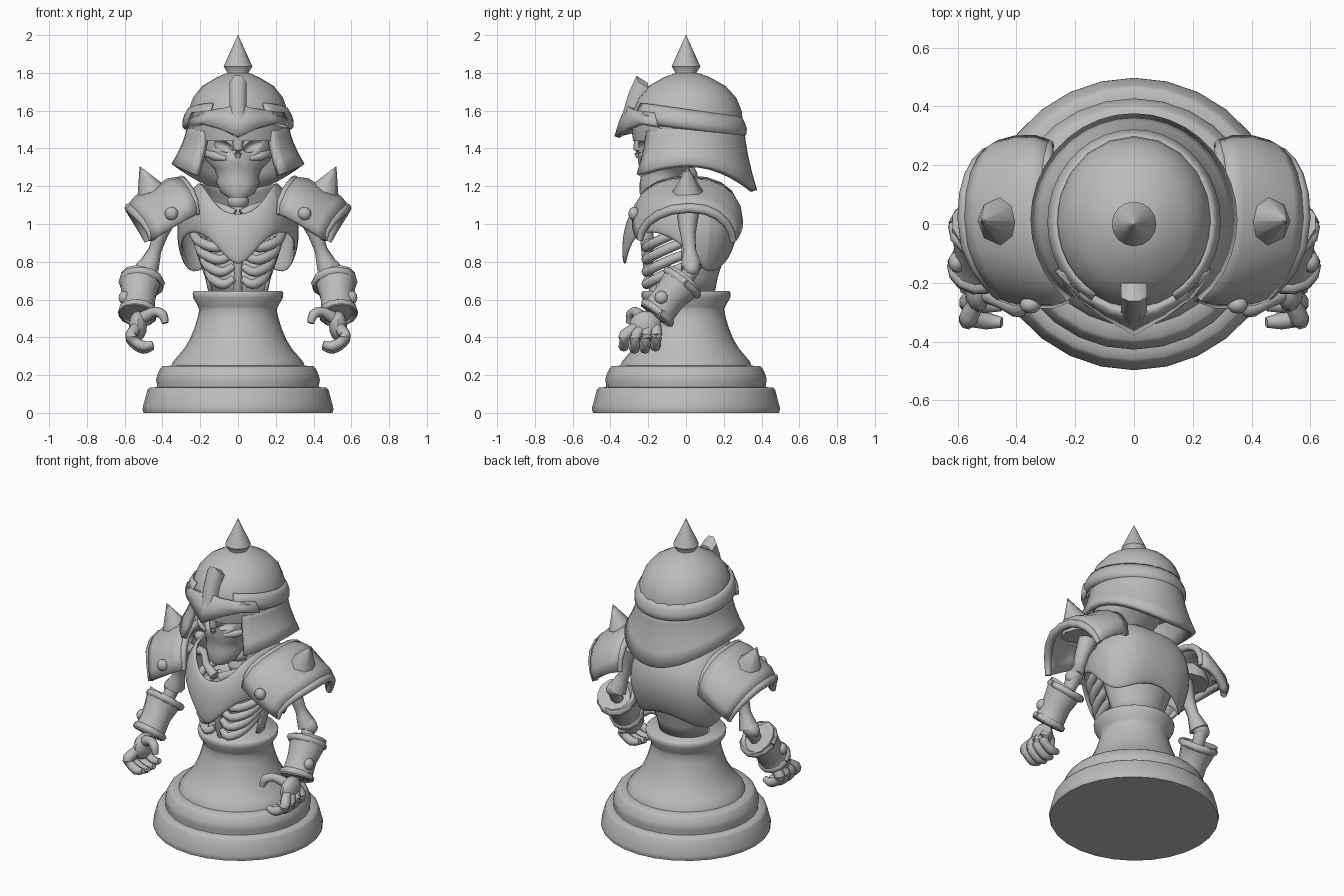
import bpy, bmesh, math
from mathutils import Vector, Matrix

if "Cube" in bpy.data.objects:
    bpy.data.objects.remove(bpy.data.objects["Cube"])

stone = bpy.data.materials.new("grey stone")
stone.diffuse_color = (0.5, 0.5, 0.5, 1)
stone.use_nodes = True
stone.node_tree.nodes["Principled BSDF"].inputs["Base Color"].default_value = stone.diffuse_color


def make(name, verts, faces, mirror=False, thick=0, subsurf=0, angle=40):
    """Mesh object with optional mirror, thickness and rounding."""
    me = bpy.data.meshes.new(name)
    me.from_pydata([tuple(v) for v in verts], [], faces)
    bm = bmesh.new()
    bm.from_mesh(me)
    bmesh.ops.recalc_face_normals(bm, faces=bm.faces)
    bm.to_mesh(me)
    bm.free()
    ob = bpy.data.objects.new(name, me)
    bpy.context.collection.objects.link(ob)
    me.materials.append(stone)
    if mirror:
        m = ob.modifiers.new("mirror", 'MIRROR')
        m.use_clip = True
    if thick:
        m = ob.modifiers.new("thickness", 'SOLIDIFY')
        m.thickness, m.offset = thick, 0
    if subsurf:
        m = ob.modifiers.new("rounding", 'SUBSURF')
        m.levels = m.render_levels = subsurf
    bpy.ops.object.select_all(action='DESELECT')
    ob.select_set(True)
    bpy.context.view_layer.objects.active = ob
    bpy.ops.object.shade_smooth_by_angle(angle=math.radians(angle))
    return ob


def grid(name, rows, closed=False, caps=False, **kw):
    """Skin a list of equally long point rows."""
    n, k = len(rows[0]), len(rows)
    faces = [(i * n + j, i * n + (j + 1) % n, (i + 1) * n + (j + 1) % n, (i + 1) * n + j)
             for i in range(k - 1) for j in range(n if closed else n - 1)]
    if caps:
        faces += [tuple(range(n)), tuple(range((k - 1) * n, k * n))]
    return make(name, [p for r in rows for p in r], faces, **kw)


def rings(name, prof, seg=16, **kw):
    """Loft ellipses given as (z, rx, ry, cy)."""
    rows = [[(rx * math.sin(2 * math.pi * i / seg), cy - ry * math.cos(2 * math.pi * i / seg), z)
             for i in range(seg)] for z, rx, ry, cy in prof]
    return grid(name, rows, closed=True, caps=True, **kw)


def smooth_path(pts, steps):
    """Catmull-Rom points through the given path."""
    p = [Vector(q) for q in pts]
    p = [2 * p[0] - p[1]] + p + [2 * p[-1] - p[-2]]
    out = []
    for i in range(1, len(p) - 2):
        a, b, c, d = p[i - 1:i + 3]
        for s in range(steps):
            t = s / steps
            out.append(0.5 * (2 * b + (c - a) * t + (2 * a - 5 * b + 4 * c - d) * t * t
                              + (3 * b - a - 3 * c + d) * t ** 3))
    return out + [p[-2]]


def tube(name, pts, radii, seg=8, steps=3, mirror=True):
    """Tapered tube along a path; radii are spread evenly over it."""
    path, rows = smooth_path(pts, steps), []
    for i, p in enumerate(path):
        d = path[min(i + 1, len(path) - 1)] - path[max(i - 1, 0)]
        f = i / (len(path) - 1) * (len(radii) - 1)
        k = min(int(f), len(radii) - 2)
        r = radii[k] + (radii[k + 1] - radii[k]) * (f - k)
        q = d.to_track_quat('Z', 'Y')
        rows.append([p + q @ Vector((r * math.cos(a), r * math.sin(a), 0))
                     for a in [2 * math.pi * j / seg for j in range(seg)]])
    return grid(name, rows, closed=True, caps=True, mirror=mirror, angle=60)


def ball(name, c, r, rot=0, mirror=True):
    bm = bmesh.new()
    m = Matrix.Translation(c) @ Matrix.Rotation(rot, 4, 'Y') @ Matrix.Diagonal((*r, 1))
    bmesh.ops.create_uvsphere(bm, u_segments=12, v_segments=8, radius=1, matrix=m)
    bm.verts.index_update()
    ob = make(name, [v.co for v in bm.verts], [[v.index for v in f.verts] for f in bm.faces], mirror=mirror)
    bm.free()
    return ob


# Pedestal
base = [(0, .5), (.015, .505), (.03, .504), (.12, .48), (.135, .468), (.136, .43), (.155, .43), (.175, .434),
        (.2, .428), (.235, .412), (.248, .4), (.25, .352), (.27, .345), (.3, .32), (.34, .285), (.39, .255),
        (.45, .23), (.5, .215), (.545, .205), (.565, .212), (.61, .238), (.635, .24), (.645, .232)]
rings("pedestal", [(z, r, r * .985, 0) for z, r in base], seg=28, angle=60)

# Helmet dome, top spike
dome = [(1.44, .26, .285), (1.52, .275, .297), (1.6, .262, .29), (1.67, .238, .26), (1.73, .19, .205),
        (1.775, .115, .125), (1.8, .06, .06)]
rings("helmet_dome", [(z, a, b, .005) for z, a, b in dome], seg=20)
rings("helmet_spike", [(1.77, .065, .065, 0), (1.8, .055, .055, 0), (1.835, .076, .076, 0), (1.92, .037, .037, 0),
                       (2, .001, .001, 0)], angle=50)

# Rolled lip around the dome, rising to the front
lip = []
for dr, dz in ((-.012, .06), (.005, .03), (.015, 0), (.014, -.028), (-.015, -.05)):
    lip.append([((.275 + dr) * math.sin(a), .007 + (.295 + dr) * math.cos(a), 1.545 + dz - .04 * math.cos(a))
                for a in [math.radians(d) for d in range(0, 151, 10)]])
grid("helmet_lip", lip, mirror=True, thick=.01, angle=70)

# Neck guard flaring from the lip, open at the face
guard = []
for t in (0, .25, .5, .75, 1):
    row = []
    for d in range(0, 141, 10):
        a = math.radians(d)
        c = math.cos(a)
        low = 1.31 - (.135 * c ** 2 if c > 0 else .09 * c * c)
        flare = t ** 1.6
        row.append(((.252 + .085 * flare) * math.sin(a), .015 + (.275 + .07 * flare) * c, 1.53 + (low - 1.53) * t))
    guard.append(row)
grid("neck_guard", guard, mirror=True, thick=.035)

# Pointed brow and crest
brow = [[(0, -.3, 1.63), (.07, -.285, 1.61), (.15, -.245, 1.595), (.235, -.16, 1.585)],
        [(0, -.34, 1.54), (.09, -.295, 1.56), (.17, -.245, 1.555), (.25, -.155, 1.55)],
        [(0, -.365, 1.46), (.1, -.305, 1.505), (.19, -.24, 1.53), (.26, -.15, 1.515)]]
grid("brow_visor", brow, mirror=True, thick=.03)
crest = [[(-.262, 1.785), (-.2, 1.745), (-.2, 1.5), (-.365, 1.46), (-.34, 1.57), (-.305, 1.69)],
         [(-.25, 1.75), (-.2, 1.72), (-.2, 1.5), (-.325, 1.5), (-.315, 1.57), (-.285, 1.67)]]
grid("helmet_crest", [[(x, y, z) for y, z in crest[k]] for x, k in ((-.045, 1), (-.018, 0), (.018, 0), (.045, 1))],
     closed=True, caps=True, angle=50)

# Skull with sunken eyes and nose
skull = rings("skull", [(1.14, .05, .05, -.185), (1.165, .09, .085, -.16), (1.22, .115, .11, -.135),
                        (1.25, .11, .108, -.132), (1.29, .125, .13, -.115), (1.335, .17, .165, -.09),
                        (1.39, .195, .2, -.055), (1.48, .195, .2, -.055), (1.6, .16, .17, -.03)], seg=20)
for nm, c, r, rot in (("eye_cutter", (.088, -.25, 1.415), (.065, .055, .03), -.4),
                      ("nose_cutter", (.014, -.255, 1.32), (.018, .035, .028), .3)):
    cut = ball(nm, c, r, rot)
    cut.modifiers["mirror"].use_clip = False
    cut.hide_render = True
    cut.hide_set(True)
    m = skull.modifiers.new(nm, 'BOOLEAN')
    m.object, m.solver = cut, 'EXACT'
tube("cheekbone", [(.06, -.235, 1.345), (.12, -.2, 1.36), (.175, -.12, 1.38)], [.012, .026, .022])
tube("nose_bridge", [(0, -.24, 1.46), (0, -.255, 1.39), (0, -.25, 1.35)], [.035, .022, .012], mirror=False)

# Neck and spine
for i in range(4):
    z = 1.02 + i * .07
    rings("neck_bone", [(z, .045, .045, 0), (z + .02, .06, .06, 0), (z + .04, .06, .06, 0), (z + .07, .045, .045, 0)], seg=10)
tube("collar_bone", [(.02, -.21, 1.05), (.1, -.18, 1.09), (.19, -.08, 1.11), (.33, 0, 1.06)], [.03, .02, .035])

# Breastplate and backplate, one half column by column from front to back
cols = [[(0, -.295, 1.05), (0, -.325, .96), (0, -.335, .86), (0, -.33, .745)],
        [(.1, -.265, 1.07), (.1, -.295, 1.01), (.1, -.31, .94), (.095, -.31, .865)],
        [(.185, -.19, 1.21), (.21, -.22, 1.13), (.22, -.235, 1.05), (.21, -.24, .98)],
        [(.2, -.03, 1.22), (.27, -.05, 1.14), (.31, -.05, 1.03), (.33, -.02, .92)],
        [(.2, .1, 1.22), (.29, .13, 1.1), (.345, .13, .92), (.265, .1, .7)],
        [(.12, .18, 1.2), (.2, .25, 1.09), (.2, .26, .93), (.15, .2, .78)],
        [(0, .2, 1.18), (0, .27, 1.08), (0, .27, .95), (0, .215, .82)]]
grid("chest_armour", cols, mirror=True, thick=.025, subsurf=2)

# Waist shell behind the ribs
waist = [[(r * math.sin(a), .01 + .9 * r * math.cos(a), z) for a in [math.radians(d) for d in range(0, 101, 10)]]
         for z, r in ((.63, .145), (.72, .165), (.82, .2), (.95, .24))]
grid("waist", waist, mirror=True, thick=.02)

# Ribs and breastbone
for i in range(4):
    z, w = .71 + i * .065, .15 + .025 * i
    tube("rib", [(.025, -.2, z), (w * .5, -.21, z - .03), (w * .93, -.15, z + .005), (w * 1.03, -.02, z + .06),
                 (w * .9, .08, z + .08)], [.02, .028, .026, .02])
tube("breastbone", [(0, -.16, .63), (0, -.2, .75), (0, -.21, 1.0)], [.025, .022, .04], mirror=False)

# Shoulder guards: key arches (front, top, back, roundness) blended across
keys = [((.22, -.25, 1.05), (.3, .02, 1.235), (.29, .27, 1.03), .8),
        ((.275, -.27, 1.025), (.37, .02, 1.225), (.335, .285, 1.015), .9),
        ((.345, -.27, .985), (.45, .02, 1.165), (.4, .285, .98), 1.0),
        ((.41, -.26, .945), (.535, .02, 1.135), (.455, .27, .94), 1.1),
        ((.455, -.245, .915), (.575, .02, 1.085), (.48, .25, .91), 1.1)]
arches = []
for f, t, b, rz in keys:
    f, t, b = Vector(f), Vector(t), Vector(b)
    row = []
    for i in range(11):
        a = math.pi * i / 10
        s, c = math.sin(a), math.cos(a)
        e, p = (f, 2) if c > 0 else (b, 1.2)
        row.append((e.x + (t.x - e.x) * s ** p, t.y + (e.y - t.y) * abs(c) ** .9, e.z + (t.z - e.z) * s ** rz))
    arches.append(row)
grid("shoulder_guard", arches, mirror=True, thick=.035)
tube("shoulder_outer_rim", arches[-1], [.018, .026, .026, .018], steps=1)
tube("shoulder_inner_rim", arches[0], [.018, .022, .022, .018], steps=1)
tube("shoulder_spike", [(.44, .01, 1.08), (.455, .01, 1.17), (.52, .01, 1.305)], [.1, .082, .001], seg=8, steps=1)
ball("shoulder_rivet_front", (.352, -.275, 1.055), (.036, .03, .036))
ball("shoulder_rivet_back", (.435, .235, 1.03), (.036, .036, .036))

# Arm bones
tube("upper_arm", [(.37, .01, 1.06), (.41, .01, .95), (.44, .02, .86), (.475, .03, .77)], [.06, .042, .036, .06])
ball("elbow", (.485, .03, .775), (.065, .048, .048), .5)
tube("forearm", [(.49, .03, .76), (.505, -.03, .66), (.53, -.15, .5)], [.045, .035, .04])

# Forearm cuff with flared rims
tube("cuff", [(.51, -.01, .705), (.52, -.035, .675), (.525, -.09, .61), (.53, -.135, .55), (.535, -.16, .515)],
     [.115, .105, .088, .09, .1], seg=12, steps=1)
for nm, c, r in (("cuff_upper_rim", (.51, -.02, .69), .103), ("cuff_lower_rim", (.53, -.15, .53), .086)):
    q = Vector((.025, -.16, -.2)).to_track_quat('Z', 'Y')
    loop = [Vector(c) + q @ Vector((r * math.cos(a), r * math.sin(a), 0))
            for a in [math.radians(d) for d in range(0, 361, 30)]]
    tube(nm, loop, [.022, .022], seg=6, steps=1)
ball("cuff_rivet", (.602, -.13, .61), (.03, .036, .036))

# Hands with curled fingers
ball("palm", (.53, -.215, .46), (.048, .085, .08))
for i in range(4):
    y0, y1 = -.27 + .037 * i, -.325 + .056 * i
    d = .012 * abs(i - 1.5)
    tube("finger", [(.54, y0, .45), (.565, y1, .41), (.555, y1, .365 + d), (.5, y1 - .005, .335 + d),
                    (.45, y1 - .01, .345 + d)], [.03, .032, .026, .029, .018], steps=3)
tube("thumb", [(.51, -.23, .5), (.445, -.265, .535), (.4, -.29, .52), (.385, -.3, .475)], [.035, .026, .028, .018])
